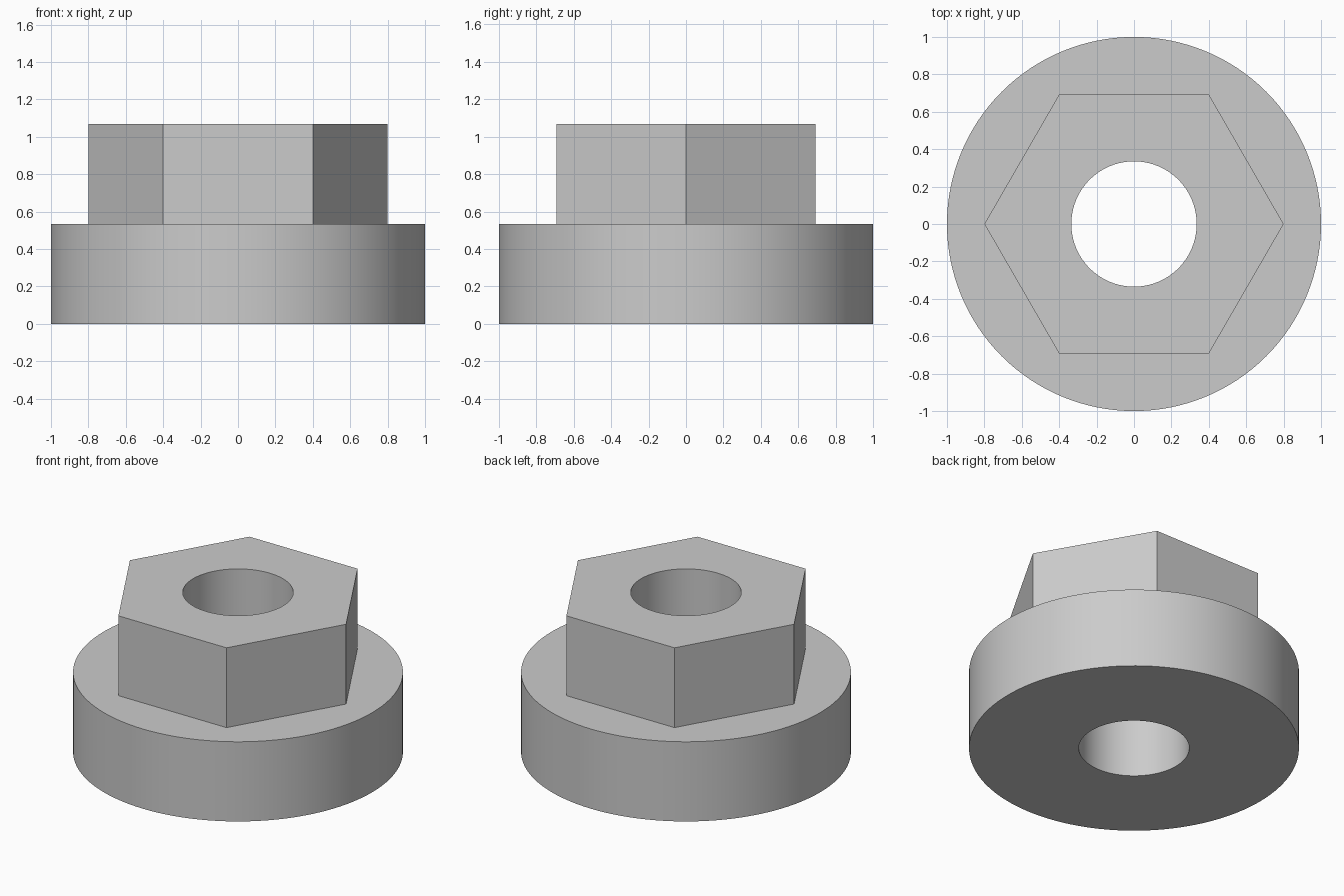
import bpy
import math

cube = bpy.data.objects.get("Cube")
if cube:
    bpy.data.objects.remove(cube, do_unlink=True)

FLANGE_RADIUS = 1.0
FLANGE_TOP = 0.533
HEX_RADIUS = 0.8
HEX_TOP = 1.067
BORE_RADIUS = 0.335
ROUND = 128

# Plain grey metal
grey = bpy.data.materials.new("grey_metal")
grey.use_nodes = True
colour = (0.6, 0.6, 0.6, 1)
grey.diffuse_color = colour
grey.node_tree.nodes["Principled BSDF"].inputs["Base Color"].default_value = colour


def prism(name, radius, bottom, top, sides, turn=0.0):
    bpy.ops.mesh.primitive_cylinder_add(
        vertices=sides, radius=radius, depth=top - bottom,
        location=(0, 0, (bottom + top) / 2), rotation=(0, 0, turn))
    obj = bpy.context.object
    obj.name = name
    obj.data.materials.append(grey)
    bpy.ops.object.transform_apply(location=True, rotation=True, scale=True)
    return obj


def combine(target, tool, operation):
    mod = target.modifiers.new(tool.name, "BOOLEAN")
    mod.operation = operation
    mod.solver = "EXACT"
    mod.object = tool
    bpy.context.view_layer.objects.active = target
    bpy.ops.object.modifier_apply(modifier=mod.name)
    bpy.data.objects.remove(tool, do_unlink=True)


# Round flange with a hexagonal head, points facing left and right
nut = prism("flanged_hex_nut", FLANGE_RADIUS, 0, FLANGE_TOP, ROUND)
head = prism("hex_head", HEX_RADIUS, FLANGE_TOP / 2, HEX_TOP, 6, math.radians(30))
combine(nut, head, "UNION")

# Bore straight through both
bore = prism("bore_cutter", BORE_RADIUS, -1, HEX_TOP + 1, ROUND)
bore.hide_render = True
combine(nut, bore, "DIFFERENCE")

# Smooth round walls, crisp edges
bpy.ops.object.select_all(action="DESELECT")
nut.select_set(True)
bpy.context.view_layer.objects.active = nut
bpy.ops.object.shade_smooth_by_angle(angle=math.radians(30))
